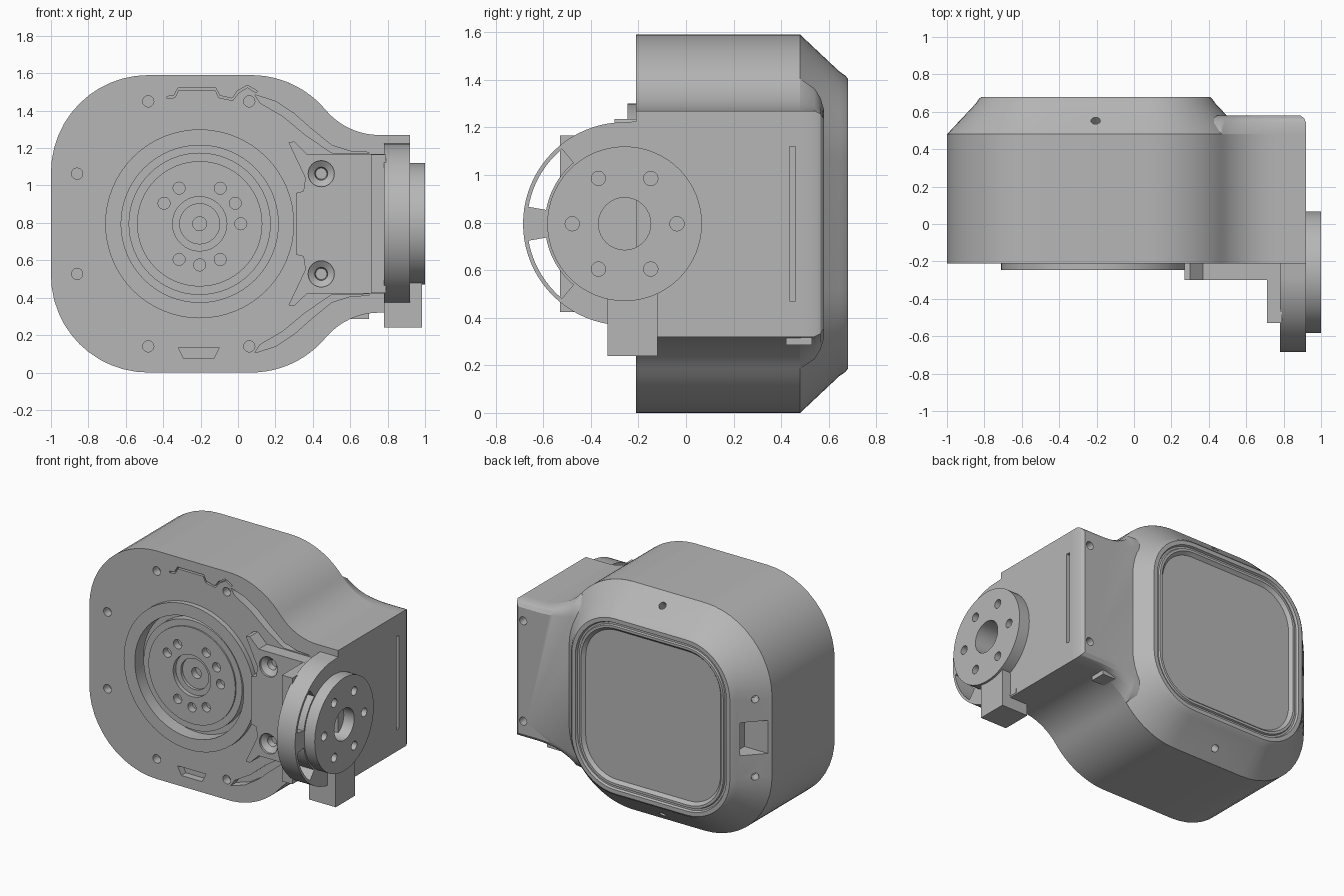
import bpy, bmesh
from math import sin, cos, radians, pi
from mathutils import Vector

if "Cube" in bpy.data.objects:
    bpy.data.objects.remove(bpy.data.objects["Cube"])

grey = bpy.data.materials.new("light grey")
grey.use_nodes = True
grey.diffuse_color = (0.47, 0.47, 0.47, 1)
grey.node_tree.nodes["Principled BSDF"].inputs["Base Color"].default_value = grey.diffuse_color

CX, CZ, HALF, RAD = -0.205, 0.795, 0.795, 0.52   # housing centre, half size, corner radius
FRONT, SHOULDER = -0.21, 0.48
ARM_X, ARM_H = 0.92, 0.475


def loft(name, loops):
    """Solid skinned through matching closed loops, capped at both ends."""
    bm = bmesh.new()
    rings = [[bm.verts.new(p) for p in loop] for loop in loops]
    n = len(rings[0])
    for a, b in zip(rings, rings[1:]):
        for i in range(n):
            j = (i + 1) % n
            bm.faces.new((a[i], a[j], b[j], b[i]))
    bm.faces.new(rings[0])
    bm.faces.new(rings[-1])
    bmesh.ops.recalc_face_normals(bm, faces=bm.faces)
    mesh = bpy.data.meshes.new(name)
    bm.to_mesh(mesh)
    bm.free()
    mesh.materials.append(grey)
    ob = bpy.data.objects.new(name, mesh)
    bpy.context.collection.objects.link(ob)
    return ob


def prism_y(name, pts, y0, y1):
    return loft(name, [[(x, y, z) for x, z in pts] for y in (y0, y1)])


def prism_x(name, pts, x0, x1):
    return loft(name, [[(x, y, z) for y, z in pts] for x in (x0, x1)])


def box(name, x0, x1, y0, y1, z0, z1):
    return prism_y(name, [(x0, z0), (x1, z0), (x1, z1), (x0, z1)], y0, y1)


def turned(name, origin, axis, profile, n=48):
    """Solid of (radius, distance) pairs turned about an axis."""
    q = Vector(axis).to_track_quat('Z', 'Y')
    return loft(name, [[Vector(origin) + q @ Vector((r * cos(2 * pi * i / n), r * sin(2 * pi * i / n), d))
                        for i in range(n)] for r, d in profile])


def hole(origin, axis, r, depth, n=20):
    return turned("cutter", origin, axis, [(r, -0.1), (r, depth)], n)


def groove(path, width, depth):
    """Cutter following a path on the front face."""
    left, right = [], []
    for i, p in enumerate(path):
        t = Vector(path[min(i + 1, len(path) - 1)]) - Vector(path[max(i - 1, 0)])
        off = Vector((-t.y, t.x)).normalized() * width / 2
        left.append(Vector(p) + off)
        right.append(Vector(p) - off)
    return prism_y("cutter", [tuple(v) for v in left + right[::-1]], FRONT - 0.1, FRONT + depth)


def cut(ob, cutters):
    for c in cutters:
        c.hide_render = True
        m = ob.modifiers.new("cut", 'BOOLEAN')
        m.operation, m.solver, m.object = 'DIFFERENCE', 'EXACT', c
        bpy.context.view_layer.objects.active = ob
        bpy.ops.object.modifier_apply(modifier=m.name)
        bpy.data.objects.remove(c)


def arc(cx, cz, r, a0, a1, n=12):
    return [(cx + r * cos(radians(a0 + (a1 - a0) * i / n)),
             cz + r * sin(radians(a0 + (a1 - a0) * i / n))) for i in range(n + 1)]


def mirrored(upper):
    """Close a half outline (heights about the centre line) with its mirror."""
    return [(x, CZ + z) for x, z in upper] + [(x, CZ - z) for x, z in reversed(upper)]


# Housing: rounded square flaring into the side arm
c = HALF - RAD
shoulder_arc = arc(CX + c, c, RAD, 90, 40)
px, pz = shoulder_arc[-1]
R = (pz - ARM_H) / (1 - cos(radians(50)))
flare = arc(px + R * sin(radians(50)), ARM_H + R, R, 220, 270)
upper = arc(CX - c, c, RAD, 180, 90) + shoulder_arc + flare[1:] + [(ARM_X, ARM_H)]
housing = prism_y("housing", mirrored(upper), FRONT, SHOULDER)

screws = [(-0.48, 0.655), (0.06, 0.655), (-0.86, 0.268)]
cutters = [hole((CX, FRONT, CZ), (0, 1, 0), 0.46, 0.15, 48)]
for x, z in screws:
    for s in (1, -1):
        cutters.append(hole((x, FRONT, CZ + s * z), (0, 1, 0), 0.03, 0.06))
crescent = [(0.09, 0.69), (0.2, 0.655), (0.3, 0.59), (0.39, 0.51), (0.5, 0.42), (0.6, 0.388), (0.7, 0.382),
            (0.7, 0.376), (0.5, 0.38), (0.36, 0.475), (0.24, 0.575), (0.12, 0.645)]
for s in (1, -1):
    cutters.append(prism_y("cutter", [(x, CZ + s * z) for x, z in crescent], FRONT - 0.1, FRONT + 0.06))
cutters.append(groove([(-0.38, 1.47), (-0.34, 1.475), (-0.32, 1.515), (-0.12, 1.515),
                       (-0.1, 1.475), (-0.03, 1.46), (0, 1.5), (0.05, 1.53), (0.1, 1.5)], 0.012, 0.03))
cutters.append(prism_y("cutter", [(-0.32, 0.135), (-0.1, 0.135), (-0.13, 0.075), (-0.29, 0.075)],
                       FRONT - 0.1, FRONT + 0.05))
cutters.append(box("cutter", 0.85, 1.1, 0.435, 0.46, 0.47, 1.12))
cut(housing, cutters)


# Back cover: tapered shoulders, rim and recessed panel
def rounded_square(inset, y):
    r = RAD - inset
    half = arc(CX - c, c, r, 180, 90) + arc(CX + c, c, r, 90, 0)
    return [(x, y, z) for x, z in mirrored(half)]


cover_profile = [(0, SHOULDER), (0.155, 0.645), (0.172, 0.67), (0.185, 0.68), (0.213, 0.68), (0.22, 0.665),
                 (0.233, 0.665), (0.238, 0.677), (0.255, 0.677), (0.275, 0.655)]
back_cover = loft("back_cover", [rounded_square(i, y) for i, y in cover_profile])
cutters = [box("cutter", -1.1, -0.8, 0.5, 0.63, 0.68, 0.91)]
for s in (1, -1):
    cutters.append(hole((CX, 0.55, CZ + s * 0.725), (0, -0.7, -0.7 * s), 0.025, 0.08))
    cutters.append(hole((-0.925, 0.56, CZ + s * 0.27), (0.7, -0.7, 0), 0.025, 0.08))
cut(back_cover, cutters)

# Arm back: continues the arm with rounded rear edges
loops = []
for y, f, zi, xi in ((SHOULDER, 1, 0, 0), (0.54, 0.7, 0, 0), (0.565, 0.5, 0.012, 0.01), (0.58, 0.3, 0.035, 0.03)):
    half = [(0.3, pz)] + flare + [(ARM_X, ARM_H)]
    half = [(min(x, ARM_X - xi), ARM_H + (z - ARM_H) * f - zi) for x, z in half]
    loops.append([(x, y, z) for x, z in mirrored(half)])
arm_back = loft("arm_back", loops)
cut(arm_back, [hole((0.85, 0.58, CZ + s * 0.35), (0, -1, 0), 0.028, 0.07) for s in (1, -1)])
box("cable_clip", 0.6, 0.7, 0.42, 0.53, 0.285, 0.34)

# Front rotor: ring, channel and hub, turned about the front axis
rotor = turned("rotor", (CX, 0, CZ), (0, 1, 0),
               [(0.47, -0.04), (0.47, -0.2), (0.505, -0.2), (0.505, -0.245), (0.42, -0.245), (0.42, -0.15),
                (0.38, -0.15), (0.38, -0.205), (0.335, -0.205), (0.335, -0.215), (0.145, -0.215),
                (0.145, -0.185), (0.107, -0.185), (0.107, -0.165), (0.037, -0.165), (0.037, -0.12)], 64)
cut(rotor, [hole((CX + 0.22 * cos(radians(a)), -0.215, CZ + 0.22 * sin(radians(a))), (0, 1, 0), 0.032, 0.05)
            for a in (0, 30, 60, 120, 150, 180, 240, 270, 300)])

# Bracket on the front of the arm
bracket = prism_y("bracket_plate", mirrored([(0.31, 0.165), (0.35, 0.175), (0.36, 0.245), (0.27, 0.435),
                                             (0.3, 0.44), (0.37, 0.372), (0.78, 0.372)]), -0.3, FRONT + 0.01)
cutters = []
for s in (1, -1):
    cutters.append(turned("cutter", (0.445, -0.3, CZ + s * 0.268), (0, 1, 0),
                          [(0.07, -0.05), (0.07, 0.015), (0.035, 0.04), (0.03, 0.08)], 24))
cut(bracket, cutters)
box("bracket_block", 0.71, 0.79, -0.53, FRONT + 0.01, CZ - 0.37, CZ + 0.37)

# Side flange with two curved windows
FY = -0.258
flange = prism_x("side_flange", [(FRONT, CZ + 0.43)] + arc(FY, CZ, 0.427, 90, 270, 40) + [(FRONT, CZ - 0.43)],
                 0.78, ARM_X)
cutters = [hole((ARM_X, FY, CZ), (-1, 0, 0), 0.11, 0.135, 32)]
for s in (1, -1):
    window = arc(FY, 0, 0.41, 130, 170) + arc(FY, 0, 0.335, 170, 130)
    cutters.append(prism_x("cutter", [(y, CZ + s * z) for y, z in window], 0.7, 1.0))
cut(flange, cutters)

# Output disc with bolt circle
disc = turned("output_disc", (0, FY, CZ), (1, 0, 0), [(0.325, 0.9), (0.325, 1.0)], 64)
cutters = [hole((1.0, FY, CZ), (-1, 0, 0), 0.11, 0.2, 32)]
for k in range(6):
    a = k * pi / 3
    cutters.append(hole((1.0, FY + 0.22 * cos(a), CZ + 0.22 * sin(a)), (-1, 0, 0), 0.03, 0.07))
cut(disc, cutters)

# Stop tab under the disc
prism_x("stop_tab", [(-0.33, 0.24), (-0.12, 0.24), (-0.12, 0.33), (-0.06, 0.33), (-0.06, 0.36), (-0.1, 0.36),
                     (-0.12, 0.34), (-0.19, 0.48), (-0.33, 0.48)], 0.78, ARM_X + 0.002)
box("stop_tab_end", ARM_X - 0.02, 0.985, -0.33, -0.12, 0.24, 0.5)

# Smooth shading with sharp creases
bpy.ops.object.select_all(action='DESELECT')
for ob in bpy.context.collection.objects:
    if ob.type == 'MESH':
        ob.select_set(True)
        bpy.context.view_layer.objects.active = ob
bpy.ops.object.shade_smooth_by_angle(angle=radians(28))
